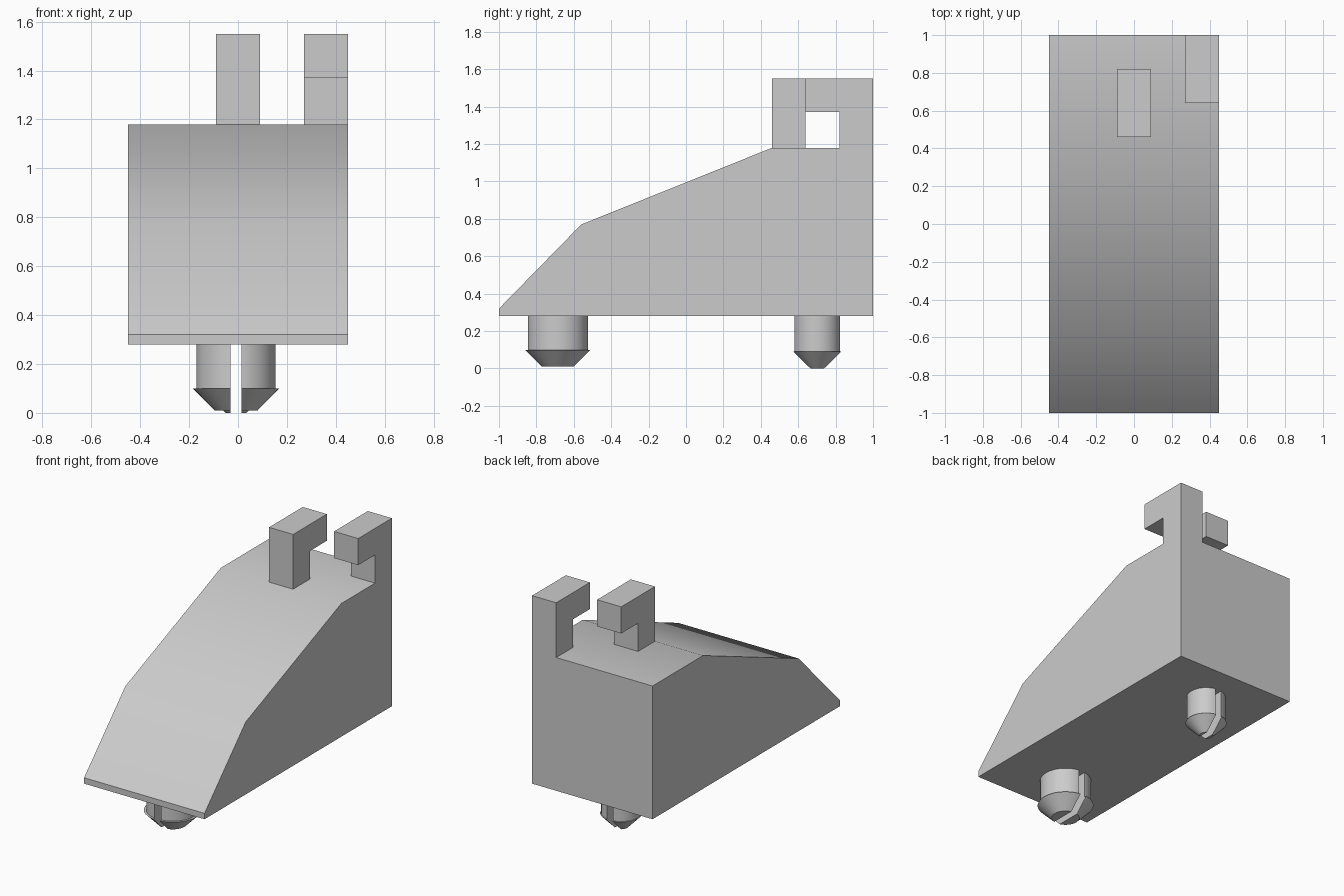
import bpy
import bmesh
import math
from mathutils import Vector

cube = bpy.data.objects.get("Cube")
if cube:
    bpy.data.objects.remove(cube, do_unlink=True)

grey = bpy.data.materials.new("light grey")
grey.use_nodes = True
colour = (0.6, 0.6, 0.6, 1)
grey.diffuse_color = colour
grey.node_tree.nodes["Principled BSDF"].inputs["Base Color"].default_value = colour


def finish(name, bm, location=(0, 0, 0)):
    """Turn a bmesh into a grey object, smooth except at sharp edges."""
    bmesh.ops.recalc_face_normals(bm, faces=bm.faces[:])
    mesh = bpy.data.meshes.new(name)
    bm.to_mesh(mesh)
    bm.free()
    mesh.materials.append(grey)
    obj = bpy.data.objects.new(name, mesh)
    obj.location = location
    bpy.context.collection.objects.link(obj)
    bpy.ops.object.select_all(action='DESELECT')
    obj.select_set(True)
    bpy.context.view_layer.objects.active = obj
    bpy.ops.object.shade_smooth_by_angle(angle=math.radians(30))
    return obj


def extrude_profile(name, profile, x0, x1):
    """Extrude a (y, z) outline along x."""
    bm = bmesh.new()
    face = bm.faces.new([bm.verts.new((x0, y, z)) for y, z in profile])
    result = bmesh.ops.extrude_face_region(bm, geom=[face])
    moved = [v for v in result["geom"] if isinstance(v, bmesh.types.BMVert)]
    bmesh.ops.translate(bm, verts=moved, vec=(x1 - x0, 0, 0))
    return finish(name, bm)


def hook(name, post_y, direction, x0, x1):
    """Upright post with a short arm on top, pointing along direction."""
    outline = [(0, 1.18), (0.18, 1.18), (0.18, 1.37), (0.36, 1.37),
               (0.36, 1.55), (0, 1.55)]
    return extrude_profile(
        name, [(post_y + direction * y, z) for y, z in outline], x0, x1)


def split_peg(name, y, shaft, lip, tip, lip_z, tip_z):
    """Turned snap peg with a conical tip, split by a slot along y."""
    outline = [(0, 0.28), (shaft, 0.28), (shaft, lip_z), (lip, lip_z),
               (tip, tip_z), (0, tip_z)]
    bm = bmesh.new()
    verts = [bm.verts.new((r, 0, z)) for r, z in outline]
    edges = [bm.edges.new(pair) for pair in zip(verts, verts[1:])]
    bmesh.ops.spin(bm, geom=verts + edges, cent=(0, 0, 0), axis=(0, 0, 1),
                   angle=math.tau, steps=40)
    bmesh.ops.remove_doubles(bm, verts=bm.verts[:], dist=0.0001)
    # Keep one half beyond the slot wall and close it
    cut = bmesh.ops.bisect_plane(
        bm, geom=bm.verts[:] + bm.edges[:] + bm.faces[:],
        plane_co=Vector((0.023, 0, 0)), plane_no=Vector((1, 0, 0)),
        clear_inner=True)
    rim = [e for e in cut["geom_cut"] if isinstance(e, bmesh.types.BMEdge)]
    bmesh.ops.holes_fill(bm, edges=rim, sides=0)
    peg = finish(name, bm, (-0.008, y, 0))
    mirror = peg.modifiers.new("other half", 'MIRROR')
    mirror.use_mirror_merge = False
    return peg


# Sloped wedge body
extrude_profile("wedge_body", [(-1, 0.28), (1, 0.28), (1, 1.18), (0.46, 1.18),
                               (-0.56, 0.77), (-1, 0.32)], -0.45, 0.45)

# Two facing hooks on the top
hook("centre_hook", 0.46, 1, -0.09, 0.09)
hook("corner_hook", 1.0, -1, 0.27, 0.45)

# Snap pegs under the body
split_peg("front_peg", -0.685, 0.162, 0.177, 0.088, 0.1, 0.01)
split_peg("rear_peg", 0.702, 0.123, 0.13, 0.042, 0.09, 0)
